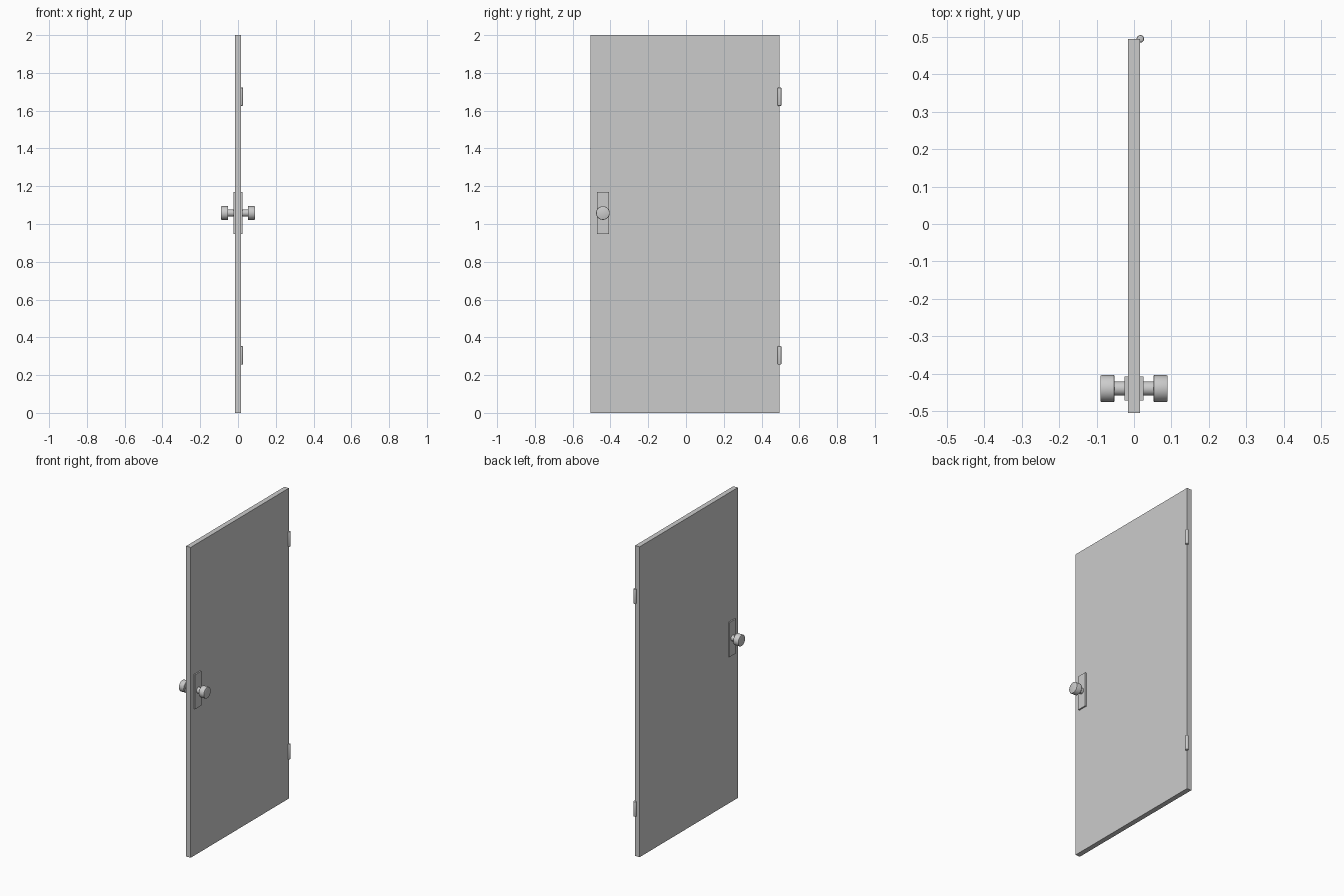
import bpy, bmesh, math
from mathutils import Matrix

if "Cube" in bpy.data.objects:
    bpy.data.objects.remove(bpy.data.objects["Cube"])

KNOB_Y, KNOB_Z = -0.44, 1.058


def finish(name, bm, smooth=False):
    bmesh.ops.recalc_face_normals(bm, faces=bm.faces)
    me = bpy.data.meshes.new(name)
    bm.to_mesh(me)
    bm.free()
    ob = bpy.data.objects.new(name, me)
    bpy.context.collection.objects.link(ob)
    if smooth:
        bpy.ops.object.select_all(action='DESELECT')
        ob.select_set(True)
        bpy.context.view_layer.objects.active = ob
        bpy.ops.object.shade_smooth_by_angle(angle=math.radians(35))
    return ob


def box(name, lo, hi):
    bm = bmesh.new()
    bmesh.ops.create_cube(bm, size=1)
    for v in bm.verts:
        v.co = [l + (c + 0.5) * (h - l) for c, l, h in zip(v.co, lo, hi)]
    return finish(name, bm)


def lathe(name, profile, matrix, segments=32):
    """Revolve (radius, height) rings around z, cap the ends, then place."""
    bm = bmesh.new()
    rings = [[bm.verts.new((r * math.cos(2 * math.pi * i / segments),
                            r * math.sin(2 * math.pi * i / segments), h))
              for i in range(segments)] for r, h in profile]
    for a, b in zip(rings, rings[1:]):
        for i in range(segments):
            j = (i + 1) % segments
            bm.faces.new((a[i], a[j], b[j], b[i]))
    bm.faces.new(rings[0])
    bm.faces.new(rings[-1])
    bm.transform(matrix)
    return finish(name, bm, True)


# Door slab
box("door_panel", (-0.016, -0.505, 0), (0.016, 0.495, 2))

# Lock plate and knob on each face
knob_profile = [(0.019, 0.024), (0.019, 0.052), (0.034, 0.052), (0.036, 0.054),
                (0.036, 0.086), (0.035, 0.089), (0.033, 0.09)]
for side, s in (("right", 1), ("left", -1)):
    x0, x1 = sorted((s * 0.016, s * 0.025))
    box(f"lock_plate_{side}", (x0, KNOB_Y - 0.032, KNOB_Z - 0.111),
        (x1, KNOB_Y + 0.032, KNOB_Z + 0.111))
    place = Matrix.Translation((0, KNOB_Y, KNOB_Z)) @ Matrix.Rotation(s * math.pi / 2, 4, 'Y')
    lathe(f"knob_{side}", knob_profile, place)

# Hinge barrels with softened ends
hinge_profile = [(0.006, -0.049), (0.009, -0.047), (0.01, -0.044),
                 (0.01, 0.044), (0.009, 0.047), (0.006, 0.049)]
for name, z in (("hinge_lower", 0.304), ("hinge_upper", 1.674)):
    lathe(name, hinge_profile, Matrix.Translation((0.017, 0.495, z)), 24)
